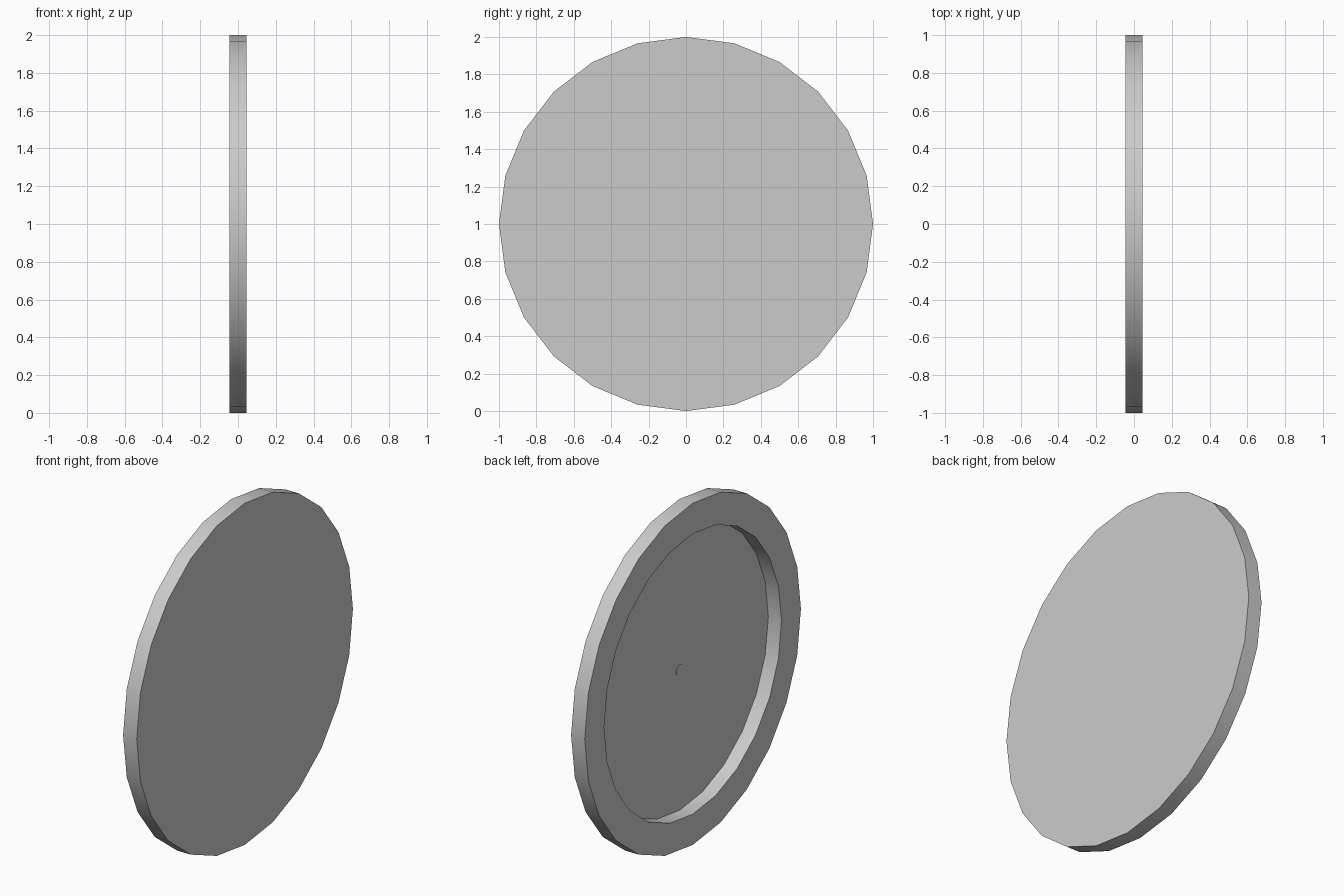
import bpy, bmesh, math

if "Cube" in bpy.data.objects:
    bpy.data.objects.remove(bpy.data.objects["Cube"])

SIDES = 24
HALF = 0.044     # half thickness along x
FLOOR = 0.041    # inner floor of the recess


def lathe(name, profile):
    """Spin (x, radius) points about the x axis through z = 1; radius 0 ends become caps."""
    bm = bmesh.new()
    rings = []
    for x, r in profile:
        rings.append([bm.verts.new((x, r * math.sin(2 * math.pi * i / SIDES),
                                    1 + r * math.cos(2 * math.pi * i / SIDES)))
                      for i in range(SIDES)])
    for a, b in zip(rings, rings[1:]):
        for i in range(SIDES):
            j = (i + 1) % SIDES
            bm.faces.new((a[i], a[j], b[j], b[i]))
    bm.faces.new(rings[0])
    bm.faces.new(rings[-1])
    bmesh.ops.recalc_face_normals(bm, faces=bm.faces)
    mesh = bpy.data.meshes.new(name)
    bm.to_mesh(mesh)
    bm.free()
    obj = bpy.data.objects.new(name, mesh)
    bpy.context.collection.objects.link(obj)
    bpy.ops.object.select_all(action='DESELECT')
    obj.select_set(True)
    bpy.context.view_layer.objects.active = obj
    bpy.ops.object.shade_smooth_by_angle(angle=math.radians(30))
    return obj


# Shallow dish: closed flat face on +x, thick rim and recess opening to -x
lathe("dish", [(HALF, 1.0), (-HALF, 1.0), (-HALF, 0.82), (FLOOR, 0.82)])

# Small round boss in the middle of the recess
lathe("center_boss", [(FLOOR + 0.001, 0.033), (FLOOR - 0.003, 0.033)])
